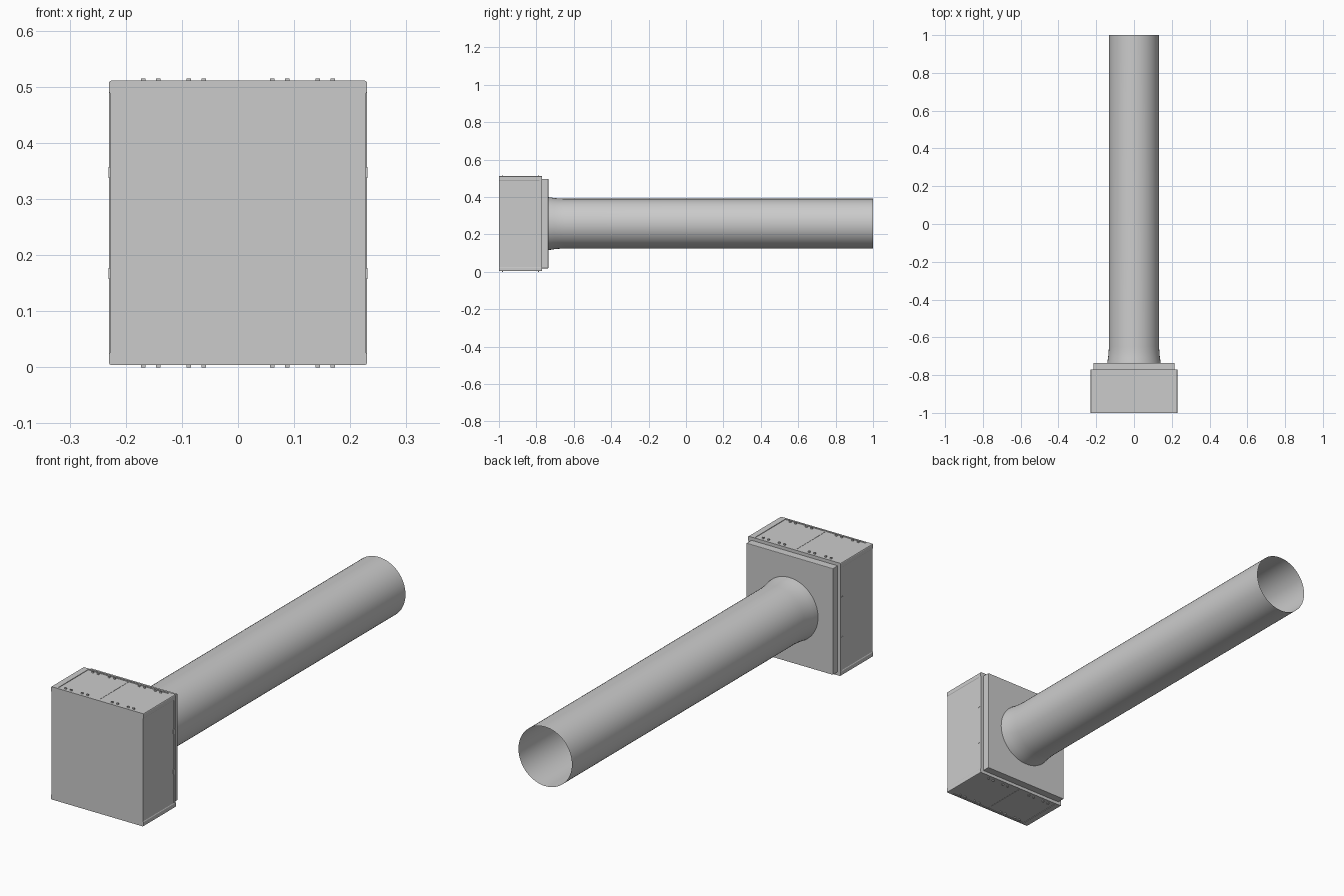
import bpy, bmesh, math

if "Cube" in bpy.data.objects:
    bpy.data.objects.remove(bpy.data.objects["Cube"])

CZ = 0.2575  # height of the shared axis


def finish(name, bm, bevel=0.0, smooth=False):
    bmesh.ops.recalc_face_normals(bm, faces=bm.faces)
    me = bpy.data.meshes.new(name)
    bm.to_mesh(me)
    bm.free()
    ob = bpy.data.objects.new(name, me)
    bpy.context.collection.objects.link(ob)
    if bevel:
        mod = ob.modifiers.new("bevel", 'BEVEL')
        mod.width, mod.segments = bevel, 2
    if smooth:
        bpy.ops.object.select_all(action='DESELECT')
        ob.select_set(True)
        bpy.context.view_layer.objects.active = ob
        bpy.ops.object.shade_smooth_by_angle(angle=math.radians(35))
    return ob


def box(name, x, y, z, bevel=0.0):
    bm = bmesh.new()
    bmesh.ops.create_cube(bm, size=1)
    for v in bm.verts:
        for i, (lo, hi) in enumerate((x, y, z)):
            v.co[i] = lo if v.co[i] < 0 else hi
    return finish(name, bm, bevel)


# Main housing and the rear plate
box("housing", (-0.228, 0.228), (-1.0, -0.77), (CZ - 0.251, CZ + 0.251))
box("rear_plate", (-0.215, 0.215), (-0.775, -0.736), (CZ - 0.239, CZ + 0.239), 0.002)

# Rounded L-shaped rails along the four long corners of the housing
for sx in (-1, 1):
    for sz in (-1, 1):
        prof = [(0.2, 0.249), (0.2, 0.2535), (0.226, 0.2535), (0.2285, 0.2525),
                (0.23, 0.250), (0.23, 0.234), (0.227, 0.229), (0.226, 0.249)]
        bm = bmesh.new()
        f = bm.faces.new([bm.verts.new((sx * a, -1.0, CZ + sz * b)) for a, b in prof])
        ext = bmesh.ops.extrude_face_region(bm, geom=[f], use_keep_orig=True)
        for v in ext["geom"]:
            if isinstance(v, bmesh.types.BMVert):
                v.co.y = -0.77
        finish("corner_rail", bm)

# Front and rear lips, centre seam and paired tabs on top and bottom
for sz in (-1, 1):
    def layer(name, x, y, h):
        a, b = sorted((CZ + sz * 0.248, CZ + sz * h))
        box(name, x, y, (a, b))
    layer("front_lip", (-0.2, 0.2), (-1.0, -0.992), 0.2535)
    layer("rear_lip", (-0.2, 0.2), (-0.778, -0.77), 0.2535)
    layer("centre_seam", (-0.002, 0.002), (-0.992, -0.778), 0.252)
    for cx in (-0.169, -0.142, -0.088, -0.061, 0.061, 0.088, 0.142, 0.169):
        for y0 in (-0.984, -0.792):
            layer("edge_tab", (cx - 0.004, cx + 0.004), (y0, y0 + 0.006), 0.2575)

# Rear side posts and small side latches
for s in (-1, 1):
    x = tuple(sorted((s * 0.226, s * 0.2295)))
    box("side_post", x, (-0.782, -0.77), (CZ - 0.24, CZ + 0.24))
    for dz in (-0.09, 0.09):
        box("side_latch", tuple(sorted((s * 0.225, s * 0.2305))),
            (-0.786, -0.772), (CZ + dz - 0.01, CZ + dz + 0.01))

# Long open tube with a flared base
bm = bmesh.new()
N = 64
rings = []
for r, y in ((0.1415, -0.737), (0.1405, -0.728), (0.137, -0.705),
             (0.1345, -0.68), (0.133, -0.65), (0.133, 1.0)):
    rings.append([bm.verts.new((r * math.cos(2 * math.pi * i / N), y,
                                CZ + r * math.sin(2 * math.pi * i / N))) for i in range(N)])
for a, b in zip(rings, rings[1:]):
    for i in range(N):
        j = (i + 1) % N
        bm.faces.new((a[i], b[i], b[j], a[j]))
finish("tube", bm, smooth=True)
